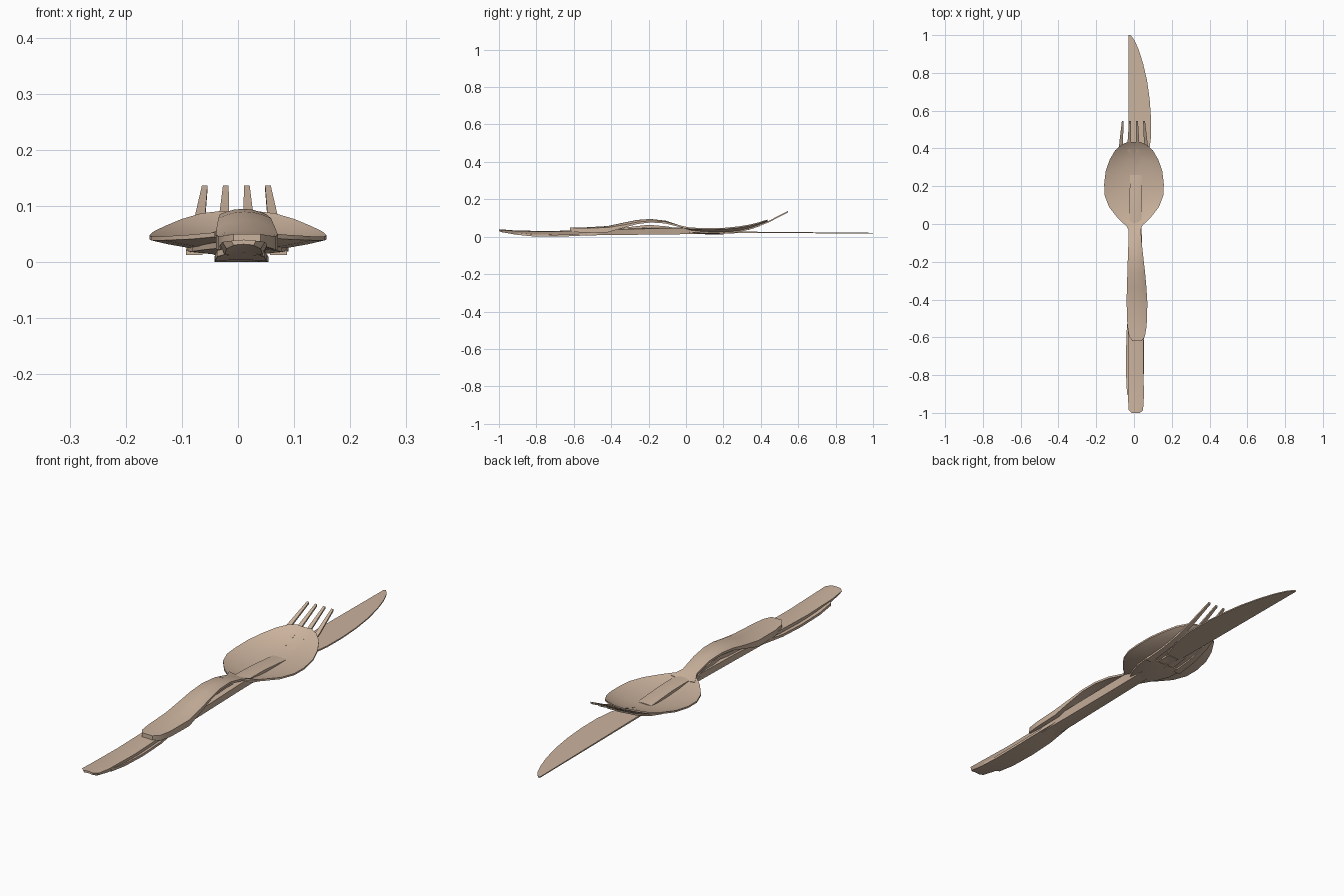
import bpy, math

steel = bpy.data.materials.new("warm_metal")
steel.diffuse_color = (0.60, 0.45, 0.34, 1)


def loft(name, stations, across=8, bevel=0.0):
    """Strip along y. Station: y, centre x, half width, top z at middle, thickness, edge rise."""
    verts, faces = [], []
    n = across + 1
    for y, cx, hw, z, th, rise in stations:
        us = [-math.cos(math.pi * i / across) for i in range(n)]
        top = [(cx + hw * u, y, z + rise * u * u) for u in us]
        low = [(cx + hw * u * (1 - bevel), y, z + rise * u * u - th) for u in reversed(us)]
        verts += top + low
    m = 2 * n
    for s in range(len(stations) - 1):
        a, b = s * m, (s + 1) * m
        for i in range(m):
            j = (i + 1) % m
            faces.append((a + i, a + j, b + j, b + i))
    # end caps as quads
    for base, flip in ((0, True), ((len(stations) - 1) * m, False)):
        for i in range(across):
            q = (base + i, base + i + 1, base + m - 2 - i, base + m - 1 - i)
            faces.append(q[::-1] if flip else q)
    mesh = bpy.data.meshes.new(name)
    mesh.from_pydata(verts, [], faces)
    mesh.validate()
    ob = bpy.data.objects.new(name, mesh)
    bpy.context.collection.objects.link(ob)
    mesh.materials.append(steel)
    bpy.context.view_layer.objects.active = ob
    ob.select_set(True)
    bpy.ops.object.mode_set(mode='EDIT')
    bpy.ops.mesh.select_all(action='SELECT')
    bpy.ops.mesh.normals_make_consistent(inside=False)
    bpy.ops.object.mode_set(mode='OBJECT')
    bpy.ops.object.shade_smooth_by_angle(angle=math.radians(35))
    ob.select_set(False)
    return ob


# Knife: thick handle and thin one-sided blade
loft("knife_handle", [
    (-1.00, 0.010, 0.022, 0.040, 0.008, -0.002),
    (-0.985, 0.010, 0.038, 0.039, 0.012, -0.003),
    (-0.92, 0.010, 0.042, 0.034, 0.018, -0.003),
    (-0.75, 0.009, 0.042, 0.030, 0.023, -0.003),
    (-0.55, 0.008, 0.040, 0.035, 0.025, -0.003),
    (-0.30, 0.008, 0.036, 0.044, 0.031, -0.003),
    (-0.05, 0.008, 0.033, 0.049, 0.033, -0.003),
    (0.12, 0.009, 0.032, 0.046, 0.028, -0.003),
    (0.26, 0.010, 0.032, 0.034, 0.015, -0.002)], 6, 0.2)

blade = [(0.24, 0.035), (0.32, 0.06), (0.38, 0.08), (0.46, 0.090), (0.56, 0.090), (0.66, 0.083),
         (0.76, 0.069), (0.85, 0.048), (0.92, 0.026), (0.97, 0.004), (0.99, -0.010), (1.0, -0.019)]
loft("knife_blade", [
    (y, (x - 0.028) / 2, (x + 0.028) / 2, 0.030 - 0.009 * y, 0.008 - 0.004 * y, 0)
    for y, x in blade], 4)

# Fork: curved handle, head and four tines
loft("fork_handle", [
    (-0.92, 0.005, 0.025, 0.025, 0.010, 0),
    (-0.90, 0.005, 0.042, 0.023, 0.011, -0.002),
    (-0.82, 0.005, 0.046, 0.014, 0.010, -0.002),
    (-0.70, 0.006, 0.048, 0.010, 0.010, 0),
    (-0.58, 0.006, 0.046, 0.014, 0.010, 0),
    (-0.45, 0.006, 0.035, 0.027, 0.012, 0),
    (-0.32, 0.005, 0.025, 0.050, 0.014, 0),
    (-0.20, 0.003, 0.020, 0.064, 0.015, 0),
    (-0.10, 0.000, 0.020, 0.055, 0.015, 0),
    (0.00, -0.002, 0.030, 0.035, 0.012, 0.002),
    (0.06, -0.002, 0.060, 0.025, 0.009, 0.006),
    (0.12, -0.002, 0.080, 0.020, 0.008, 0.007),
    (0.20, -0.002, 0.088, 0.021, 0.008, 0.006)], 6)
for i in range(4):
    k = i - 1.5
    loft("fork_tine_%d" % (i + 1), [
        (y, -0.003 + k * spread, hw, z, 0.008, 0)
        for y, spread, hw, z in [(0.18, 0.050, 0.015, 0.021), (0.28, 0.049, 0.013, 0.032),
                                 (0.36, 0.047, 0.011, 0.052), (0.44, 0.043, 0.009, 0.084),
                                 (0.545, 0.0375, 0.005, 0.137)]], 2)

# Spoon: rounded end, arched handle, dished bowl
loft("spoon_handle", [
    (-0.62, 0.016, 0.024, 0.050, 0.020, 0),
    (-0.595, 0.016, 0.042, 0.050, 0.022, -0.003),
    (-0.54, 0.016, 0.051, 0.050, 0.024, -0.004),
    (-0.42, 0.016, 0.055, 0.057, 0.026, -0.008),
    (-0.34, 0.014, 0.052, 0.074, 0.016, -0.012),
    (-0.26, 0.012, 0.047, 0.090, 0.010, -0.012),
    (-0.19, 0.009, 0.042, 0.095, 0.009, -0.010),
    (-0.11, 0.006, 0.036, 0.086, 0.009, -0.006),
    (-0.03, 0.003, 0.033, 0.060, 0.009, 0),
    (0.02, 0.000, 0.055, 0.043, 0.008, 0.006)], 8)
loft("spoon_bowl", [
    (-0.01, 0, 0.042, 0.051, 0.008, 0.002),
    (0.03, 0, 0.085, 0.039, 0.008, 0.010),
    (0.09, 0, 0.132, 0.030, 0.007, 0.016),
    (0.15, 0, 0.155, 0.026, 0.007, 0.020),
    (0.21, 0, 0.158, 0.026, 0.007, 0.022),
    (0.28, 0, 0.150, 0.033, 0.007, 0.022),
    (0.34, 0, 0.129, 0.045, 0.007, 0.020),
    (0.39, 0, 0.100, 0.062, 0.007, 0.015),
    (0.42, 0, 0.066, 0.079, 0.007, 0.008),
    (0.435, 0, 0.032, 0.089, 0.006, 0.002)], 10)
